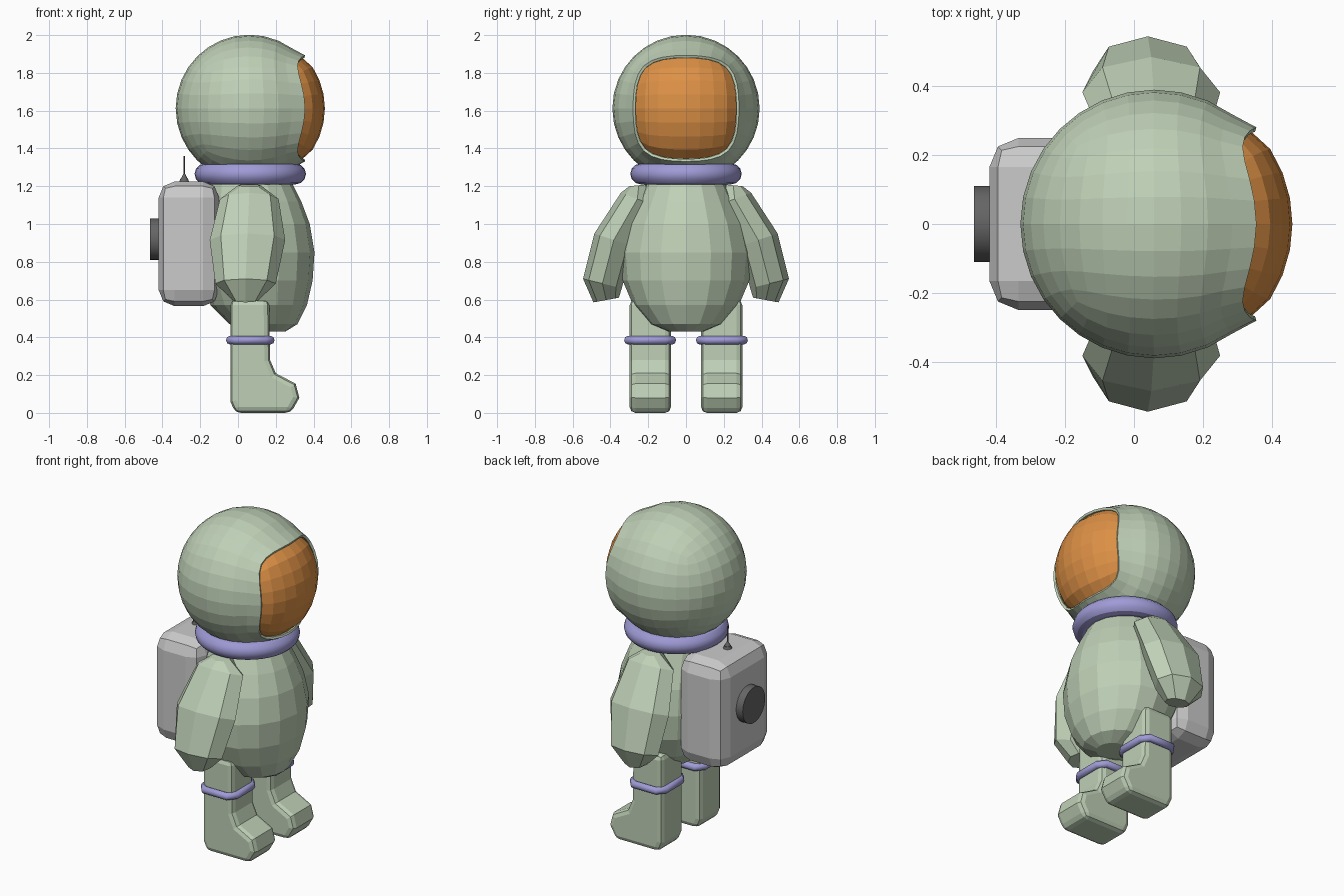
import bpy, bmesh, math
from mathutils import Vector

if "Cube" in bpy.data.objects:
    bpy.data.objects.remove(bpy.data.objects["Cube"])


def material(name, rgb):
    m = bpy.data.materials.new(name)
    m.diffuse_color = (*rgb, 1)
    m.use_nodes = True
    m.node_tree.nodes["Principled BSDF"].inputs["Base Color"].default_value = m.diffuse_color
    return m


SUIT = material("suit_green", (0.52, 0.63, 0.47))
ORANGE = material("visor_orange", (0.72, 0.28, 0.06))
LILAC = material("ring_lilac", (0.35, 0.33, 0.68))
DARK = material("dark_grey", (0.13, 0.13, 0.13))


def finish(name, bm, mat=None):
    bmesh.ops.recalc_face_normals(bm, faces=bm.faces)
    me = bpy.data.meshes.new(name)
    bm.to_mesh(me)
    bm.free()
    ob = bpy.data.objects.new(name, me)
    bpy.context.collection.objects.link(ob)
    if mat:
        me.materials.append(mat)
    return ob


def loft(name, rings, mat):
    """Skin equal-length rings of points and cap both ends."""
    bm = bmesh.new()
    loops = [[bm.verts.new(p) for p in r] for r in rings]
    n = len(loops[0])
    for a, b in zip(loops, loops[1:]):
        for i in range(n):
            j = (i + 1) % n
            bm.faces.new((a[i], a[j], b[j], b[i]))
    bm.faces.new(loops[0])
    bm.faces.new(loops[-1])
    return finish(name, bm, mat)


def bevel(ob, width, segments):
    m = ob.modifiers.new("bevel", 'BEVEL')
    m.width, m.segments = width, segments
    m.limit_method = 'ANGLE'
    m.angle_limit = math.radians(50)


HEAD = Vector((0.06, 0, 1.612))


def head_shell(name, front, radius, mat):
    """Part of a quad sphere: either the front panel or everything but it."""
    bm = bmesh.new()
    bmesh.ops.create_cube(bm, size=2)
    bmesh.ops.subdivide_edges(bm, edges=bm.edges[:], cuts=1, use_grid_fill=True)
    drop = [f for f in bm.faces if (f.calc_center_median().x > 0.9) != front]
    bmesh.ops.delete(bm, geom=drop, context='FACES')
    for v in bm.verts:
        x, y, z = v.co
        if x > 0.9 and abs(y) + abs(z) > 1.5:
            v.co = (0.5, 0.6 * y, 0.6 * z)
        elif x > 0.9 and abs(y) + abs(z) > 0.5:
            v.co = (0.72, 0.62 * y, 0.62 * z)
        else:
            v.co.normalize()
    tmp = finish(name + "_cage", bm)
    sub = tmp.modifiers.new("sub", 'SUBSURF')
    sub.levels = 2
    bm = bmesh.new()
    bm.from_object(tmp, bpy.context.evaluated_depsgraph_get())
    bpy.data.objects.remove(tmp)
    for v in bm.verts:
        v.co = v.co.normalized() * radius
    rim = [e for e in bm.edges if e.is_boundary]
    if front:
        for v in {v for e in rim for v in e.verts}:
            v.co *= 0.97
    else:
        # flared lip, then a return edge turned into the opening
        for v in {v for e in rim for v in e.verts}:
            v.co *= 1.045
        for scale, shrink in ((0.985, 0.955), (0.93, 1.0)):
            geom = bmesh.ops.extrude_edge_only(bm, edges=rim)["geom"]
            rim = [e for e in geom if isinstance(e, bmesh.types.BMEdge) and e.is_boundary]
            for v in {v for e in rim for v in e.verts}:
                v.co = Vector((v.co.x * scale, v.co.y * shrink, v.co.z * shrink))
    ob = finish(name, bm, mat)
    ob.location = HEAD
    return ob


# Helmet and visor
head_shell("helmet", False, 0.39, SUIT)
head_shell("visor", True, 0.40, ORANGE)

# Neck ring
bpy.ops.mesh.primitive_torus_add(location=(0.065, 0, 1.265), major_radius=0.24, minor_radius=0.055,
                                 major_segments=40, minor_segments=12)
ring = bpy.context.object
ring.name = "neck_ring"
ring.data.materials.append(LILAC)
bpy.ops.object.shade_smooth_by_angle()

# Torso: height, centre x, radius x, radius y
TORSO = [(0.43, 0.16, 0.09, 0.09), (0.47, 0.135, 0.18, 0.19), (0.57, 0.11, 0.255, 0.28),
         (0.70, 0.10, 0.295, 0.335), (0.85, 0.10, 0.305, 0.345), (1.0, 0.095, 0.285, 0.31),
         (1.12, 0.085, 0.25, 0.255), (1.21, 0.07, 0.22, 0.21), (1.28, 0.06, 0.19, 0.18)]
T16 = [2 * math.pi * i / 16 for i in range(16)]
loft("torso", [[(cx + rx * math.cos(t), ry * math.sin(t), z) for t in T16]
               for z, cx, rx, ry in TORSO], SUIT)

# Arm rings: outer (y, z), inner (y, z), centre x, half depth
ARM = [((0.30, 1.20), (0.20, 1.21), 0.06, 0.06), ((0.345, 1.165), (0.17, 1.10), 0.06, 0.155),
       ((0.485, 0.95), (0.28, 0.88), 0.05, 0.20), ((0.545, 0.71), (0.34, 0.66), 0.04, 0.16),
       ((0.49, 0.585), (0.355, 0.61), 0.04, 0.07)]
# Leg side outline (x, z)
LEG = [(-0.04, 0.60), (-0.04, 0.06), (-0.015, 0.0), (0.28, 0.0), (0.325, 0.08), (0.305, 0.155),
       (0.20, 0.21), (0.17, 0.28), (0.165, 0.60)]
# Cuff corner signs with chamfers, going round
CUFF = [(0.107, 0.075), (0.075, 0.117), (-0.075, 0.117), (-0.107, 0.075),
        (-0.107, -0.075), (-0.075, -0.117), (0.075, -0.117), (0.107, -0.075)]

for s, side in ((-1, "right"), (1, "left")):
    rings = []
    for o, i, cx, rx in ARM:
        ring_pts = []
        for k in range(8):
            t = math.pi * k / 4
            c = math.cos(t)
            y, z = ((a + b) / 2 + (a - b) / 2 * c for a, b in zip(o, i))
            ring_pts.append((cx + rx * math.sin(t), s * y, z))
        rings.append(ring_pts)
    loft(side + "_arm", rings, SUIT)

    leg = loft(side + "_leg", [[(x, s * y, z) for x, z in LEG] for y in (0.08, 0.298)], SUIT)
    bevel(leg, 0.03, 2)

    cu = bpy.data.curves.new(side + "_leg_cuff", 'CURVE')
    cu.dimensions = '3D'
    cu.bevel_depth = 0.023
    cu.bevel_resolution = 2
    sp = cu.splines.new('POLY')
    sp.points.add(len(CUFF) - 1)
    for p, (x, y) in zip(sp.points, CUFF):
        p.co = (x + 0.065, y + s * 0.19, 0.385, 1)
    sp.use_cyclic_u = True
    cu.materials.append(LILAC)
    bpy.context.collection.objects.link(bpy.data.objects.new(side + "_leg_cuff", cu))

# Backpack
bm = bmesh.new()
bmesh.ops.create_cube(bm, size=1)
for v in bm.verts:
    v.co = (-0.26 + v.co.x * 0.32, v.co.y * 0.50, 0.895 + v.co.z * 0.66)
bevel(finish("backpack", bm), 0.085, 2)


def cone(name, r1, r2, depth, loc, rot=(0, 0, 0), n=12):
    bpy.ops.mesh.primitive_cone_add(vertices=n, radius1=r1, radius2=r2, depth=depth,
                                    location=loc, rotation=rot)
    ob = bpy.context.object
    ob.name = name
    ob.data.materials.append(DARK)
    bpy.ops.object.shade_smooth_by_angle()


# Round vent on the pack, and the antenna
cone("backpack_vent", 0.11, 0.11, 0.07, (-0.43, 0, 0.92), (0, math.pi / 2, 0), 32)
cone("antenna_base", 0.027, 0.02, 0.02, (-0.285, 0, 1.23))
cone("antenna_collar", 0.02, 0.005, 0.03, (-0.285, 0, 1.25))
cone("antenna_rod", 0.004, 0.004, 0.11, (-0.285, 0, 1.305), n=8)
